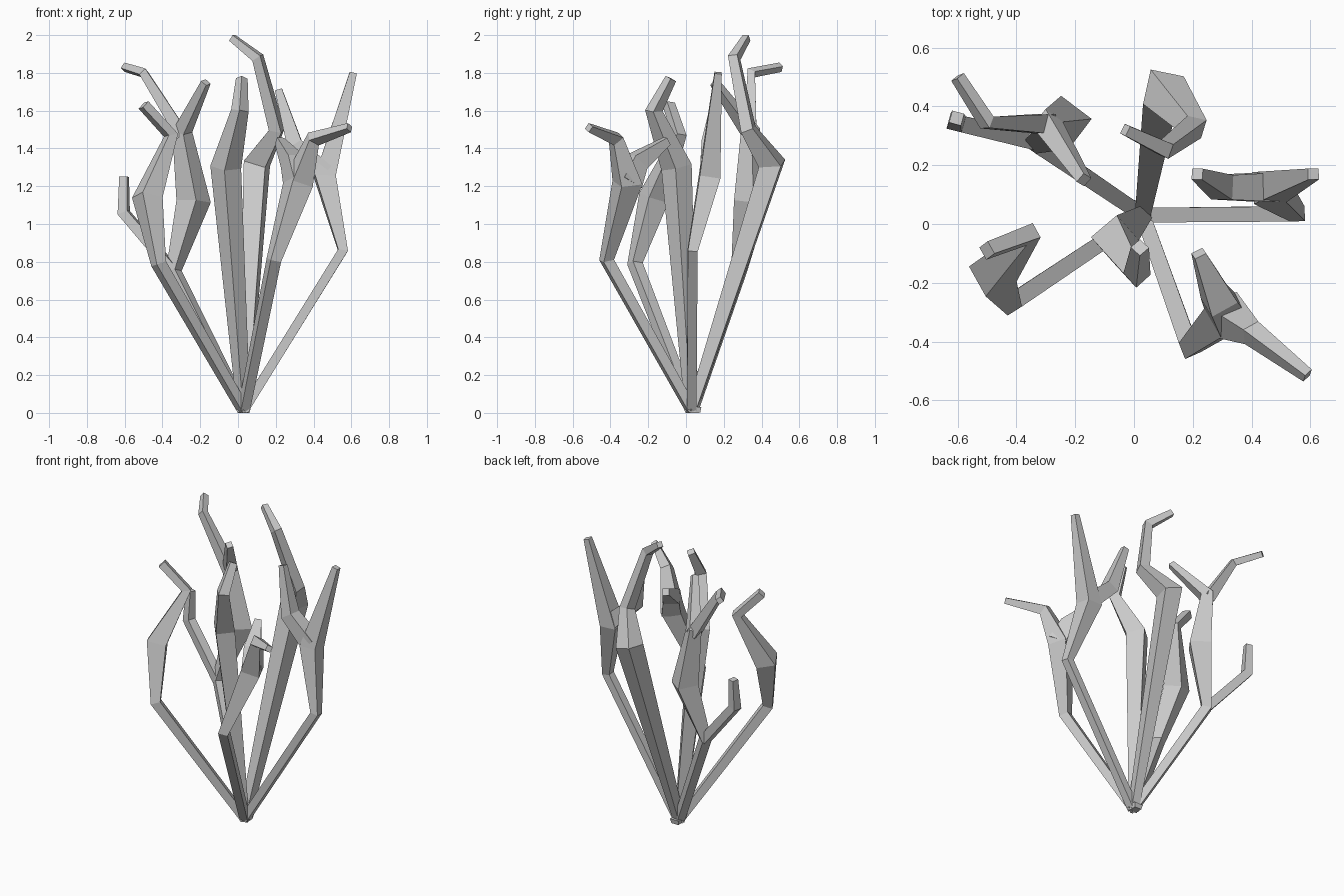
import bpy, bmesh
from mathutils import Vector

UP = Vector((0, 0, 1))


def branch(name, pts):
    """Four-sided tapered tube through (x, y, z, radius) points, mitred at bends."""
    co = [Vector(p[:3]) for p in pts]
    dirs = [(b - a).normalized() for a, b in zip(co, co[1:])]
    tans = [dirs[0]] + [(a + b).normalized() for a, b in zip(dirs, dirs[1:])] + [dirs[-1]]
    side = tans[0].cross(UP).normalized()
    bm = bmesh.new()
    rings = []
    for i, (c, t) in enumerate(zip(co, tans)):
        if i:
            side = tans[i - 1].rotation_difference(t) @ side
        up = side.cross(t)
        r = pts[i][3]
        ring = []
        for a, b in ((1, 1), (-1, 1), (-1, -1), (1, -1)):
            v = c + (side * a + up * b) * r
            v.z = max(v.z, 0)
            ring.append(bm.verts.new(v))
        rings.append(ring)
    for a, b in zip(rings, rings[1:]):
        for k in range(4):
            n = (k + 1) % 4
            bm.faces.new((a[k], a[n], b[n], b[k]))
    bm.faces.new(rings[0][::-1])
    bm.faces.new(rings[-1])
    bmesh.ops.recalc_face_normals(bm, faces=bm.faces)
    me = bpy.data.meshes.new(name)
    bm.to_mesh(me)
    bm.free()
    bpy.context.collection.objects.link(bpy.data.objects.new(name, me))


root = (0.03, 0.03, 0.012, 0.025)

# right stem with two upper twigs
body = (0.46, 0.125, 1.25, 0.055)
branch("right_stem", [root, (0.555, 0.035, 0.86, 0.026), body, (0.61, 0.17, 1.80, 0.019)])
branch("right_inner_twig", [(0.46, 0.125, 1.27, 0.05), (0.30, 0.125, 1.42, 0.042),
                            (0.215, 0.17, 1.71, 0.019)])

# front right stem, forked
branch("front_right_stem", [root, (0.19, -0.42, 0.81, 0.03), (0.32, -0.31, 1.22, 0.06),
                            (0.40, -0.37, 1.45, 0.032), (0.59, -0.515, 1.51, 0.018)])
branch("front_right_inner_twig", [(0.32, -0.31, 1.22, 0.06), (0.29, -0.26, 1.33, 0.05),
                                  (0.22, -0.10, 1.44, 0.021)])

# centre stem
branch("centre_stem", [root, (-0.065, -0.05, 1.30, 0.058), (0.01, -0.17, 1.60, 0.033),
                       (0.02, -0.08, 1.77, 0.022)])

# front left stem
branch("front_left_stem", [root, (-0.42, -0.27, 0.79, 0.03), (-0.48, -0.17, 1.14, 0.06),
                           (-0.355, -0.035, 1.47, 0.028), (-0.50, -0.09, 1.63, 0.024)])

# back left stem with a low side twig and a top fork
branch("back_left_stem", [root, (-0.34, 0.28, 0.75, 0.03), (-0.235, 0.345, 1.12, 0.065),
                          (-0.295, 0.34, 1.49, 0.038), (-0.17, 0.15, 1.75, 0.019)])
branch("back_left_low_twig", [(-0.34, 0.28, 0.75, 0.028), (-0.605, 0.345, 1.06, 0.028),
                              (-0.603, 0.36, 1.25, 0.021)])
branch("back_left_top_twig", [(-0.295, 0.34, 1.47, 0.034), (-0.50, 0.345, 1.80, 0.022),
                              (-0.60, 0.50, 1.83, 0.018)])

# back stem
branch("back_stem", [root, (0.10, 0.455, 1.32, 0.06), (0.205, 0.33, 1.50, 0.034),
                     (0.105, 0.255, 1.88, 0.026), (-0.03, 0.32, 1.985, 0.018)])

# small joint where all stems meet
branch("root_joint", [(0.03, 0.05, 0.0, 0.025), (0.03, 0.049, 0.03, 0.032)])
